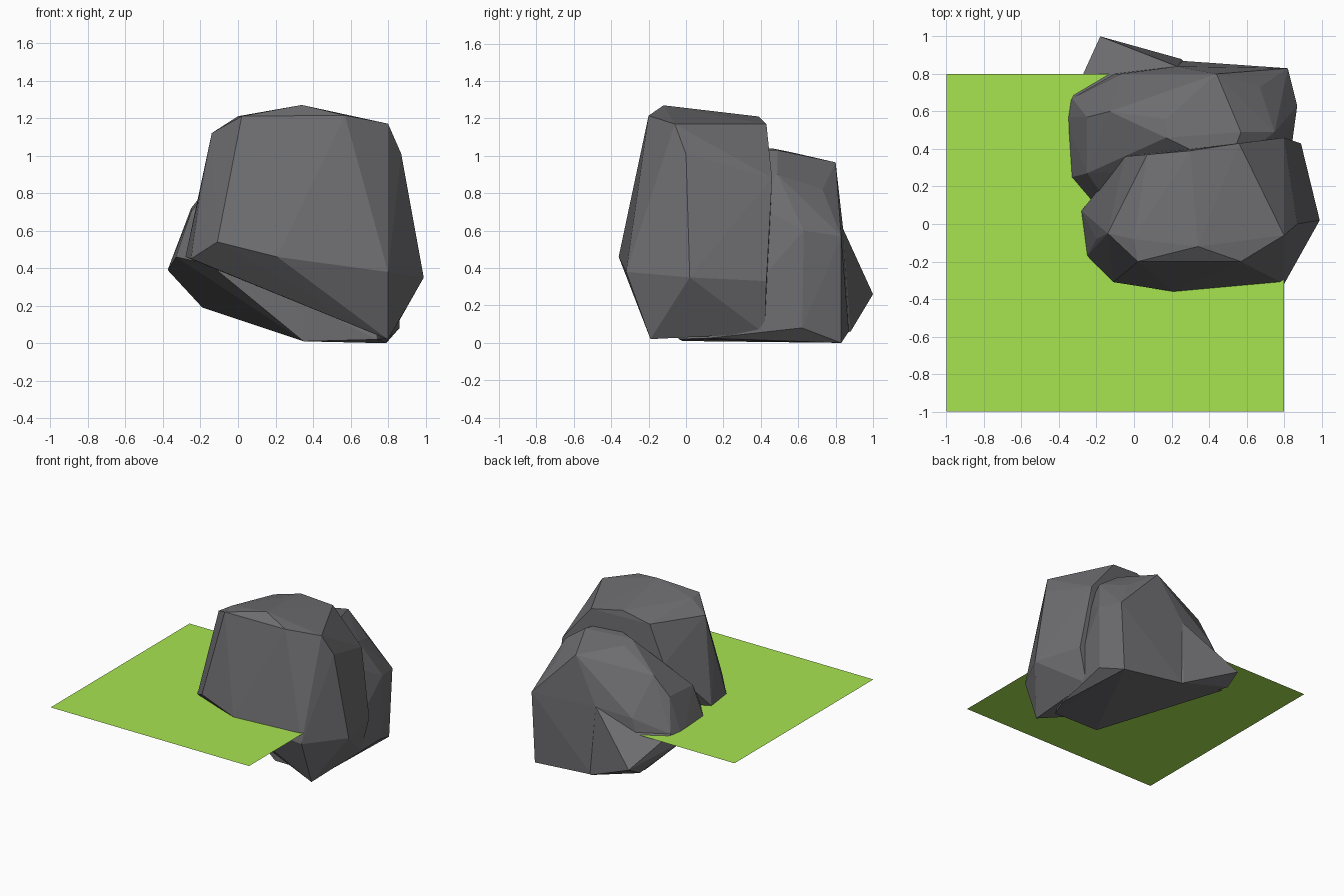
import bpy, bmesh


def material(name, color):
    mat = bpy.data.materials.new(name)
    mat.diffuse_color = (*color, 1)
    return mat


stone = material("grey stone", (0.155, 0.155, 0.165))
grass = material("grass green", (0.39, 0.78, 0.083))


def boulder(name, points):
    """Faceted boulder: the convex hull of its corner points."""
    bm = bmesh.new()
    for p in points:
        bm.verts.new(p)
    bmesh.ops.convex_hull(bm, input=bm.verts[:])
    loose = [v for v in bm.verts if not v.link_faces]
    bmesh.ops.delete(bm, geom=loose, context='VERTS')
    bmesh.ops.recalc_face_normals(bm, faces=bm.faces[:])
    mesh = bpy.data.meshes.new(name)
    bm.to_mesh(mesh)
    bm.free()
    mesh.materials.append(stone)
    obj = bpy.data.objects.new(name, mesh)
    bpy.context.collection.objects.link(obj)
    return obj


# Tall front boulder
front = boulder("front_boulder", [
    # crown
    (0.34, -0.12, 1.27), (0.80, -0.06, 1.17), (0.57, -0.20, 1.215),
    (0.02, -0.20, 1.21), (0.0, -0.08, 1.21), (-0.14, -0.05, 1.12),
    (0.07, 0.37, 1.15), (0.30, 0.39, 1.21), (0.56, 0.43, 1.17),
    # shoulders
    (0.87, 0.0, 1.01), (0.80, 0.46, 0.88), (-0.05, 0.36, 0.85),
    (-0.20, -0.08, 0.82),
    # waist
    (-0.11, -0.31, 0.54), (0.21, -0.36, 0.46), (0.80, -0.32, 0.38),
    (0.99, 0.02, 0.35), (0.89, 0.43, 0.33), (-0.25, -0.17, 0.45),
    (-0.28, 0.07, 0.46),
    # base
    (-0.18, -0.06, 0.42), (0.71, -0.18, 0.08), (0.80, -0.19, 0.02),
    (0.82, 0.42, 0.05),
])

# Lower back boulder, reaching under the front one
back = boulder("back_boulder", [
    # crown
    (0.17, 0.46, 1.04), (0.57, 0.49, 1.03), (0.17, 0.56, 1.02),
    (0.44, 0.80, 0.965), (0.67, 0.73, 0.82), (-0.13, 0.60, 0.87),
    (0.75, 0.49, 0.90), (0.50, 0.30, 1.03), (0.76, 0.36, 0.75),
    # sides
    (0.82, 0.83, 0.57), (0.87, 0.63, 0.60), (0.23, 0.84, 0.61),
    (-0.07, 0.80, 0.58), (-0.25, 0.57, 0.72), (-0.25, 0.27, 0.70),
    (-0.33, 0.25, 0.46), (-0.33, 0.67, 0.47), (-0.375, 0.57, 0.39),
    (-0.13, 0.10, 0.58), (0.80, 0.34, 0.45),
    # base
    (-0.19, 0.80, 0.19), (0.25, 0.87, 0.06), (0.79, 0.83, 0.0),
    (0.86, 0.62, 0.08), (0.35, -0.02, 0.01), (0.74, -0.04, 0.02),
    (0.80, 0.12, 0.025), (0.35, -0.03, 0.22), (-0.15, 0.02, 0.42),
])

# Low spur at the foot of the back boulder
spur = boulder("back_spur", [
    (0.23, 0.84, 0.61), (-0.18, 1.0, 0.26), (-0.19, 0.87, 0.19),
    (0.25, 0.88, 0.06), (0.35, 0.80, 0.05), (-0.33, 0.67, 0.47),
    (-0.375, 0.57, 0.39), (0.35, 0.10, 0.02), (0.30, 0.50, 0.50),
])

# Fuse the boulders into one rock
for part in (back, spur):
    union = front.modifiers.new("fuse", 'BOOLEAN')
    union.operation = 'UNION'
    union.solver = 'EXACT'
    union.object = part
    part.hide_render = True
    part.hide_viewport = True

# Flat grass sheet passing through the rock
bpy.ops.mesh.primitive_plane_add(size=1.8, location=(-0.1, -0.1, 0.46))
sheet = bpy.context.object
sheet.name = "grass_sheet"
sheet.data.materials.append(grass)
